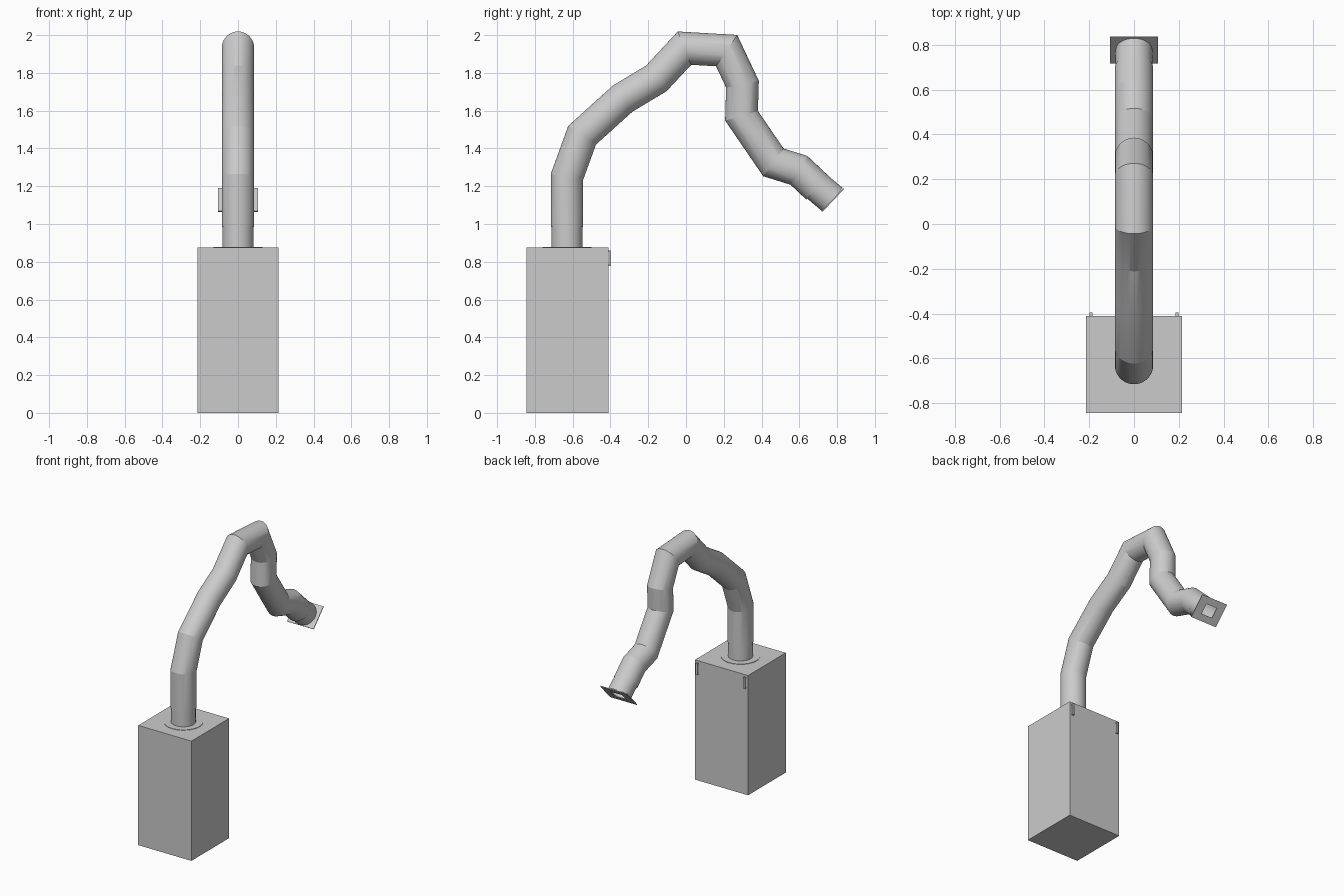
import bpy, bmesh, math
from mathutils import Vector, Matrix

if "Cube" in bpy.data.objects:
    bpy.data.objects.remove(bpy.data.objects["Cube"])

SIDES = 40


def make_object(name, bm, smooth=False):
    bmesh.ops.recalc_face_normals(bm, faces=bm.faces)
    me = bpy.data.meshes.new(name)
    bm.to_mesh(me)
    bm.free()
    ob = bpy.data.objects.new(name, me)
    bpy.context.collection.objects.link(ob)
    if smooth:
        bpy.ops.object.select_all(action='DESELECT')
        ob.select_set(True)
        bpy.context.view_layer.objects.active = ob
        bpy.ops.object.shade_smooth_by_angle(angle=math.radians(15))
    return ob


def add_box(bm, lo, hi):
    lo, hi = Vector(lo), Vector(hi)
    bmesh.ops.create_cube(bm, size=1, matrix=Matrix.Translation((lo + hi) / 2)
                          @ Matrix.Diagonal((*(hi - lo), 1)))


def sweep(name, path, r):
    """Mitred open tube along (y, z) points in the x = 0 plane."""
    pts = [Vector((0, y, z)) for y, z in path]
    bm = bmesh.new()
    rings = []
    for i, p in enumerate(pts):
        a = (pts[i] - pts[i - 1]).normalized() if i else (pts[1] - p).normalized()
        b = (pts[i + 1] - p).normalized() if i < len(pts) - 1 else a
        t = (a + b).normalized()
        n = Vector((0, t.z, -t.y)) / t.dot(a)
        rings.append([bm.verts.new(p + Vector((r * math.cos(k), 0, 0)) + n * r * math.sin(k))
                      for k in (2 * math.pi * j / SIDES for j in range(SIDES))])
    for q, s in zip(rings, rings[1:]):
        for j in range(SIDES):
            k = (j + 1) % SIDES
            bm.faces.new((q[j], q[k], s[k], s[j]))
    return make_object(name, bm, True)


# Cabinet
bm = bmesh.new()
add_box(bm, (-0.215, -0.845, 0), (0.215, -0.41, 0.875))
make_object("cabinet", bm)

# Thin flange on the cabinet top
bm = bmesh.new()
bmesh.ops.create_cone(bm, cap_ends=True, segments=SIDES, radius1=0.13, radius2=0.13,
                      depth=0.004, matrix=Matrix.Translation((0, -0.63, 0.876)))
make_object("top_flange", bm, True)

# Rear hanging handles
for side, name in ((-1, "left"), (1, "right")):
    bm = bmesh.new()
    x = side * 0.192
    add_box(bm, (x - 0.007, -0.404, 0.777), (x + 0.007, -0.396, 0.86))
    for z in (0.777, 0.852):
        add_box(bm, (x - 0.007, -0.412, z), (x + 0.007, -0.404, z + 0.008))
    make_object(name + "_handle", bm)

# Bent hose and its two collars
hose = [(-0.63, 0.985), (-0.63, 1.25), (-0.55, 1.47), (-0.335, 1.664), (-0.157, 1.771),
        (-0.008, 1.931), (0.215, 1.918), (0.299, 1.74), (0.294, 1.573),
        (0.463, 1.326), (0.598, 1.284), (0.696, 1.192)]
sweep("hose", hose, 0.086)
sweep("base_collar", [(-0.63, 0.875), (-0.63, 1.10)], 0.082)
sweep("nozzle_collar", [(0.66, 1.226), (0.777, 1.128)], 0.082)

# Square nozzle plate with a rectangular opening
d = Vector((0, 0.725, -0.689))
v = Vector((0, 0.689, 0.725))
centre = Vector((0, 0.778, 1.127))
bm = bmesh.new()
loops = []
for hx, hv in ((0.107, 0.084), (0.045, 0.037)):
    for off in (-0.003, 0.003):
        loops.append([bm.verts.new(centre + Vector((sx * hx, 0, 0)) + v * sv * hv + d * off)
                      for sx, sv in ((-1, -1), (1, -1), (1, 1), (-1, 1))])
for a, b in ((0, 1), (1, 3), (3, 2), (2, 0)):
    for j in range(4):
        k = (j + 1) % 4
        bm.faces.new((loops[a][j], loops[a][k], loops[b][k], loops[b][j]))
make_object("nozzle_plate", bm)
